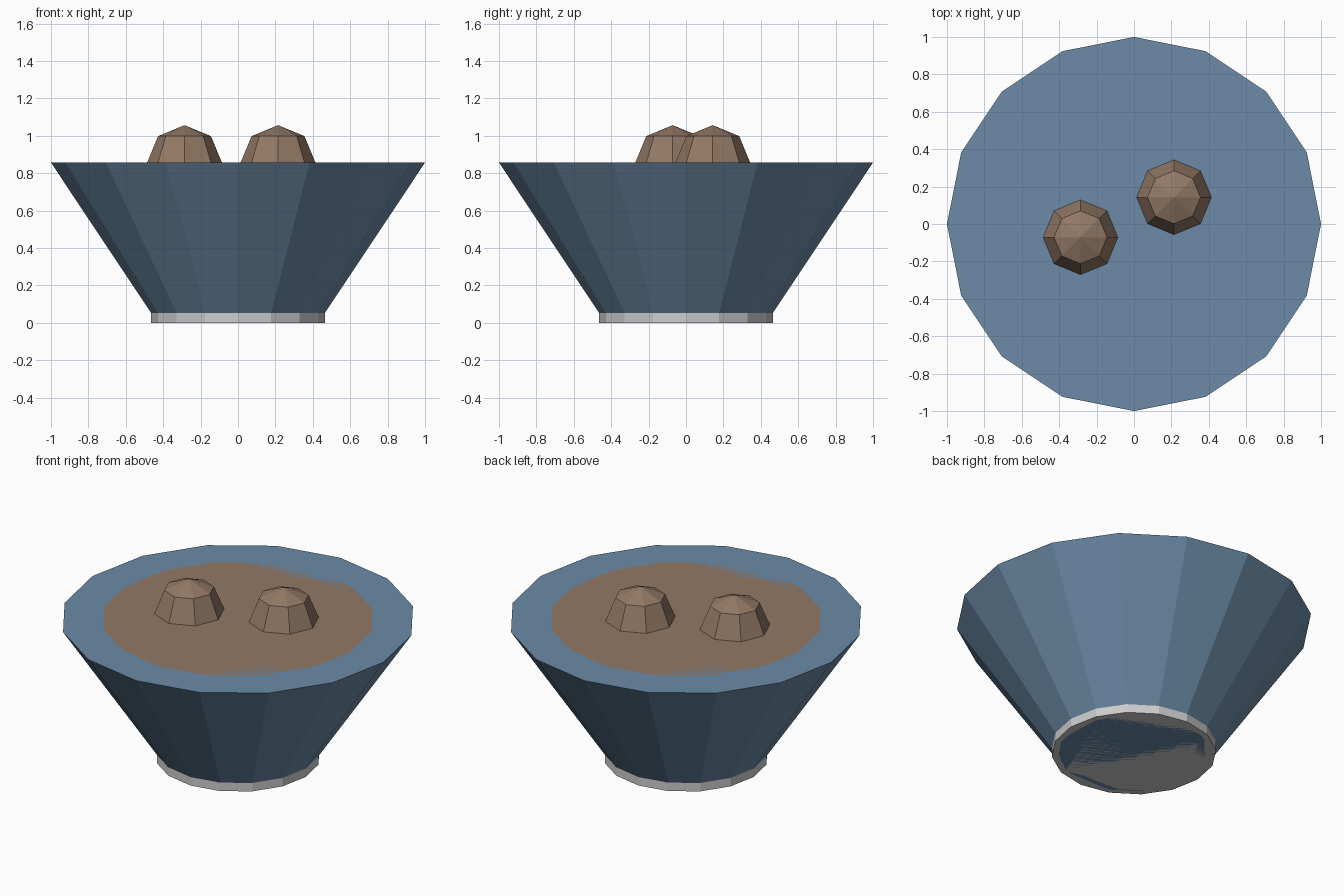
import bpy
import bmesh
from math import pi
from mathutils import Matrix

if "Cube" in bpy.data.objects:
    bpy.data.objects.remove(bpy.data.objects["Cube"])


def material(name, colour):
    mat = bpy.data.materials.new(name)
    mat.diffuse_color = (*colour, 1.0)
    mat.use_nodes = True
    mat.node_tree.nodes["Principled BSDF"].inputs["Base Color"].default_value = mat.diffuse_color
    return mat


def add_object(name, bm, location, mat=None):
    mesh = bpy.data.meshes.new(name)
    bm.to_mesh(mesh)
    bm.free()
    if mat:
        mesh.materials.append(mat)
    obj = bpy.data.objects.new(name, mesh)
    obj.location = location
    bpy.context.collection.objects.link(obj)
    return obj


def frustum(name, r_bottom, r_top, z0, z1, mat=None, sides=16):
    """Capped low-poly cone section standing between heights z0 and z1."""
    bm = bmesh.new()
    bmesh.ops.create_cone(bm, cap_ends=True, segments=sides, radius1=r_bottom,
                          radius2=r_top, depth=z1 - z0)
    return add_object(name, bm, (0, 0, (z0 + z1) / 2), mat)


def lump(name, x, y, z, radius, mat):
    """Faceted eight-sided ball, half sunk into the surface."""
    bm = bmesh.new()
    bmesh.ops.create_uvsphere(bm, u_segments=8, v_segments=4, radius=radius)
    return add_object(name, bm, (x, y, z), mat)


blue = material("glazed_blue", (0.15, 0.26, 0.39))
brown = material("stew_brown", (0.29, 0.19, 0.13))

RIM = 0.857

# Bowl body and grey foot ring
frustum("bowl", 0.429, 1.0, 0.0, RIM, blue)
frustum("foot", 0.464, 0.464, 0.0, 0.057)

# Contents: flat surface level with the rim, and two lumps
frustum("filling", 0.77, 0.77, RIM - 0.057, RIM, brown)
lump("lump_left", -0.286, -0.071, RIM, 0.2, brown)
lump("lump_right", 0.214, 0.143, RIM, 0.2, brown)
